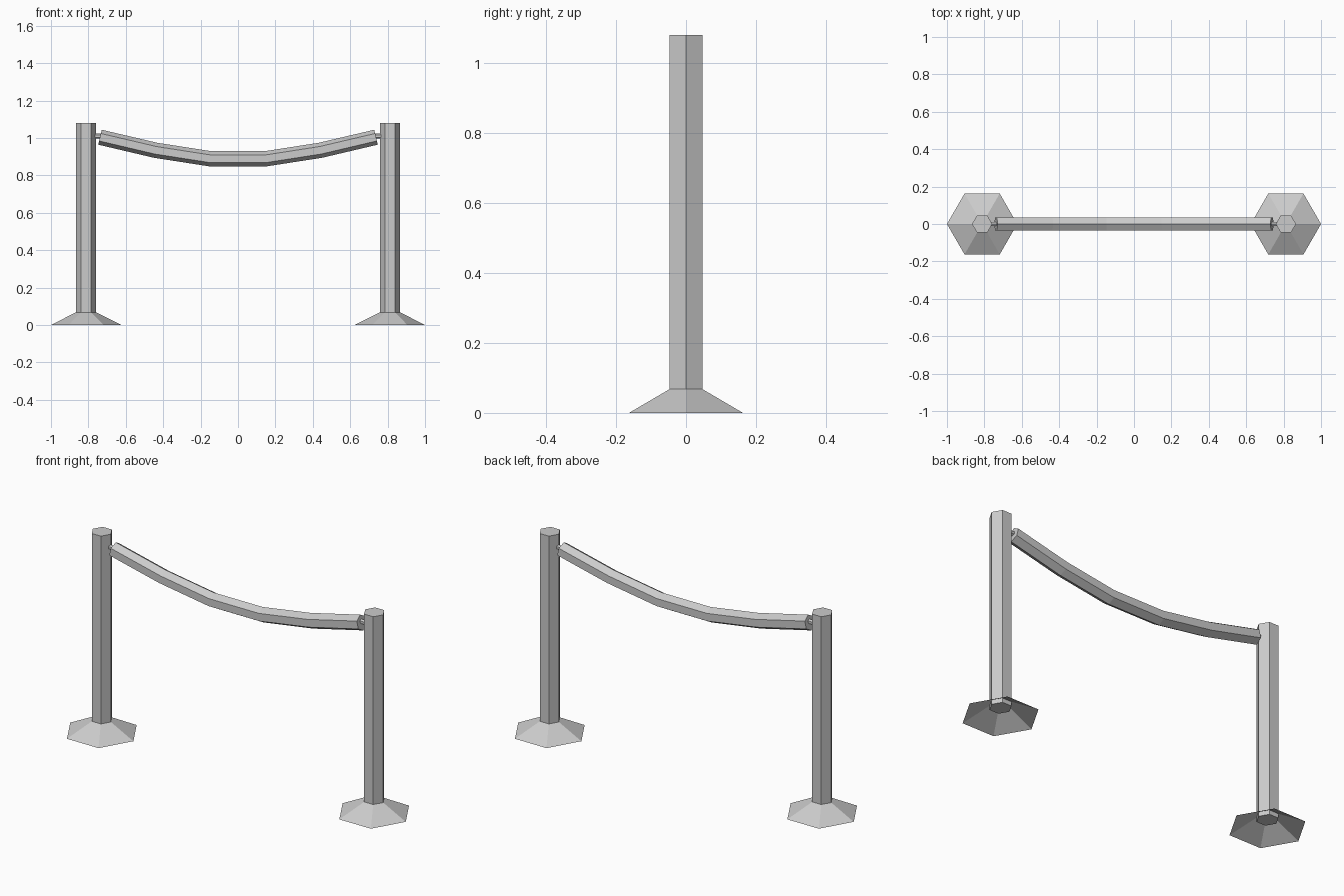
import bpy
import bmesh
from math import sin, cos, pi
from mathutils import Vector

default = bpy.data.objects.get("Cube")
if default:
    bpy.data.objects.remove(default, do_unlink=True)

grey = bpy.data.materials.new("plain_grey")
grey.use_nodes = True
GREY = (0.6, 0.6, 0.6, 1)
grey.diffuse_color = GREY
grey.node_tree.nodes["Principled BSDF"].inputs["Base Color"].default_value = GREY


def loft(name, rings, cap_start=True, cap_end=True):
    """Skin a series of vertex rings into one flat-shaded object."""
    bm = bmesh.new()
    loops = [[bm.verts.new(p) for p in ring] for ring in rings]
    for a, b in zip(loops, loops[1:]):
        n = len(a)
        for i in range(n):
            j = (i + 1) % n
            bm.faces.new((a[i], a[j], b[j], b[i]))
    if cap_start:
        bm.faces.new(loops[0][::-1])
    if cap_end:
        bm.faces.new(loops[-1])
    mesh = bpy.data.meshes.new(name)
    bm.to_mesh(mesh)
    bm.free()
    mesh.materials.append(grey)
    obj = bpy.data.objects.new(name, mesh)
    bpy.context.collection.objects.link(obj)
    return obj


def flat_ring(x, z, radius):
    """Level hexagon with corners pointing left and right."""
    return [(x + radius * cos(i * pi / 3), radius * sin(i * pi / 3), z)
            for i in range(6)]


def cross_ring(centre, direction, radius):
    """Hexagon across a path in the xz plane, corner upwards."""
    side = Vector((0, 1, 0))
    up = direction.cross(side)
    if up.z < 0:
        up = -up
    return [centre + radius * (side * sin(-i * pi / 3) + up * cos(i * pi / 3))
            for i in range(6)]


# Rope path sags between the posts
half = [(0.15, 0.889), (0.44, 0.934), (0.738, 1.004)]
path = [Vector((-x, 0, z)) for x, z in reversed(half)]
path += [Vector((x, 0, z)) for x, z in half]

rings = []
for i, p in enumerate(path):
    before = path[max(i - 1, 0)]
    after = path[min(i + 1, len(path) - 1)]
    rings.append(cross_ring(p, (after - before).normalized(), 0.041))
loft("rope", rings)

# Posts, hollow flared feet and rope connectors
for side, s in (("left", 1), ("right", -1)):
    x = s * 0.812
    loft(side + "_post", [flat_ring(x, 0.045, 0.054), flat_ring(x, 1.08, 0.054)])
    loft(side + "_base", [flat_ring(x, 0, 0.188), flat_ring(x, 0.068, 0.054)],
         cap_start=False, cap_end=False)
    ends = sorted((s * 0.72, s * 0.78))
    loft(side + "_connector",
         [cross_ring(Vector((e, 0, 1.01)), Vector((1, 0, 0)), 0.013) for e in ends])
